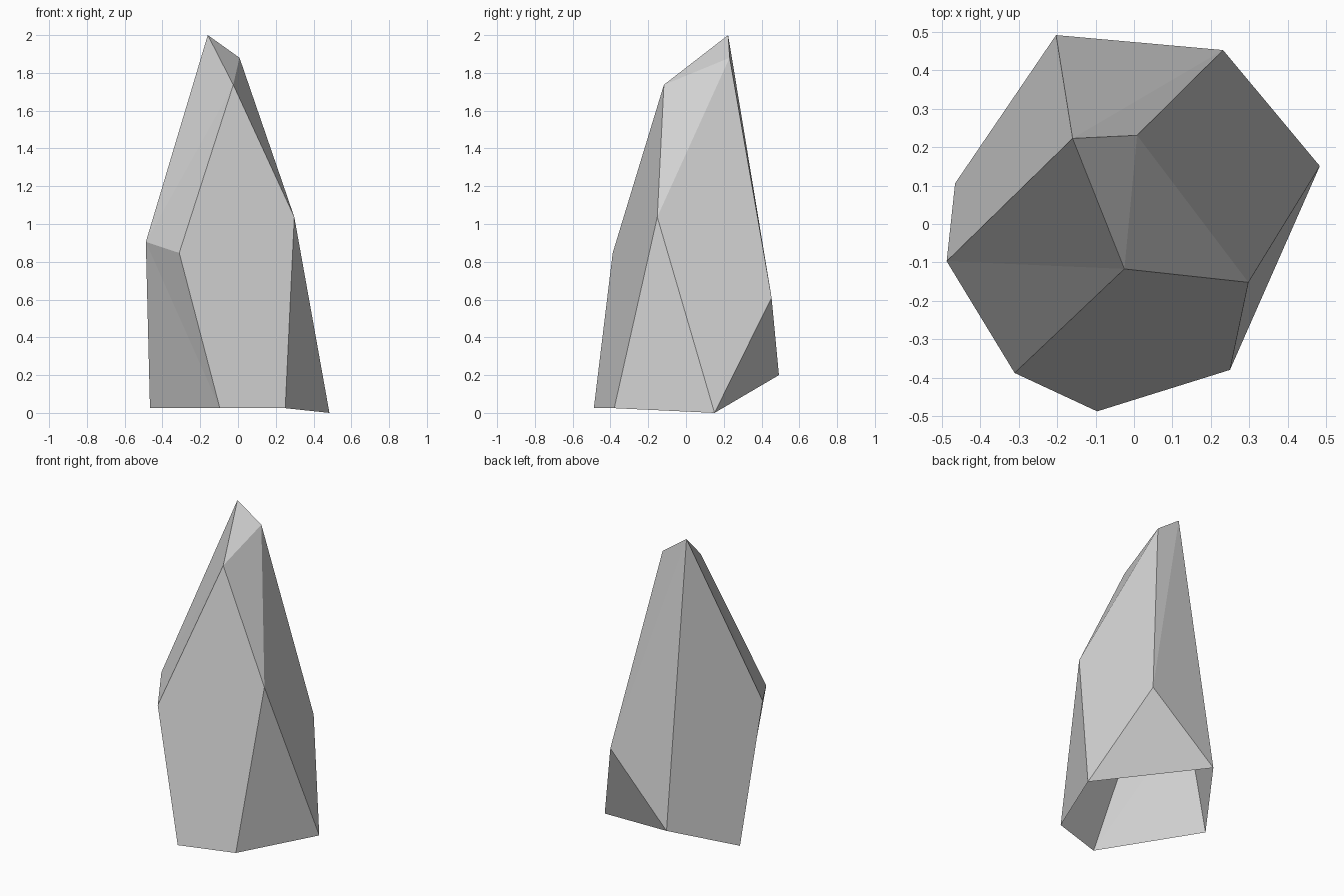
import bpy
import bmesh

cube = bpy.data.objects.get("Cube")
if cube:
    bpy.data.objects.remove(cube, do_unlink=True)

# Grey stone
stone = bpy.data.materials.new("grey_stone")
stone.use_nodes = True
grey = (0.64, 0.64, 0.64, 1.0)
stone.diffuse_color = grey
shader = next(n for n in stone.node_tree.nodes if n.type == "BSDF_PRINCIPLED")
shader.inputs["Base Color"].default_value = grey
shader.inputs["Roughness"].default_value = 0.9

# Corners of the rock: open base, shoulder and sloping tip
corners = {
    "base_left": (0.484, 0.151, 0.0),
    "base_front": (0.25, -0.38, 0.025),
    "base_nose": (-0.096, -0.488, 0.025),
    "base_right": (-0.466, 0.106, 0.025),
    "base_back": (-0.203, 0.492, 0.2),
    "shoulder_left": (0.298, -0.152, 1.037),
    "shoulder_front": (-0.311, -0.388, 0.847),
    "shoulder_right": (-0.488, -0.097, 0.905),
    "shoulder_back": (0.232, 0.453, 0.61),
    "tip_front": (-0.025, -0.117, 1.737),
    "tip_left": (0.008, 0.231, 1.88),
    "peak": (-0.16, 0.223, 2.0),
}

# Facets around the sides and over the tip; the underside stays open
facets = [
    "base_nose base_front shoulder_left tip_front shoulder_front",
    "base_front base_left shoulder_left",
    "base_left shoulder_back tip_left shoulder_left",
    "base_left base_back shoulder_back",
    "base_back peak shoulder_back",
    "shoulder_back peak tip_left",
    "base_right shoulder_right peak base_back",
    "base_right base_nose shoulder_right",
    "base_nose shoulder_front shoulder_right",
    "shoulder_front tip_front shoulder_right",
    "shoulder_right tip_front peak",
    "tip_front tip_left peak",
    "tip_front shoulder_left tip_left",
]

bm = bmesh.new()
verts = {name: bm.verts.new(co) for name, co in corners.items()}
for facet in facets:
    bm.faces.new([verts[name] for name in facet.split()])
bmesh.ops.recalc_face_normals(bm, faces=bm.faces[:])

mesh = bpy.data.meshes.new("pointed_rock")
bm.to_mesh(mesh)
bm.free()
mesh.materials.append(stone)
rock = bpy.data.objects.new("pointed_rock", mesh)
bpy.context.collection.objects.link(rock)
